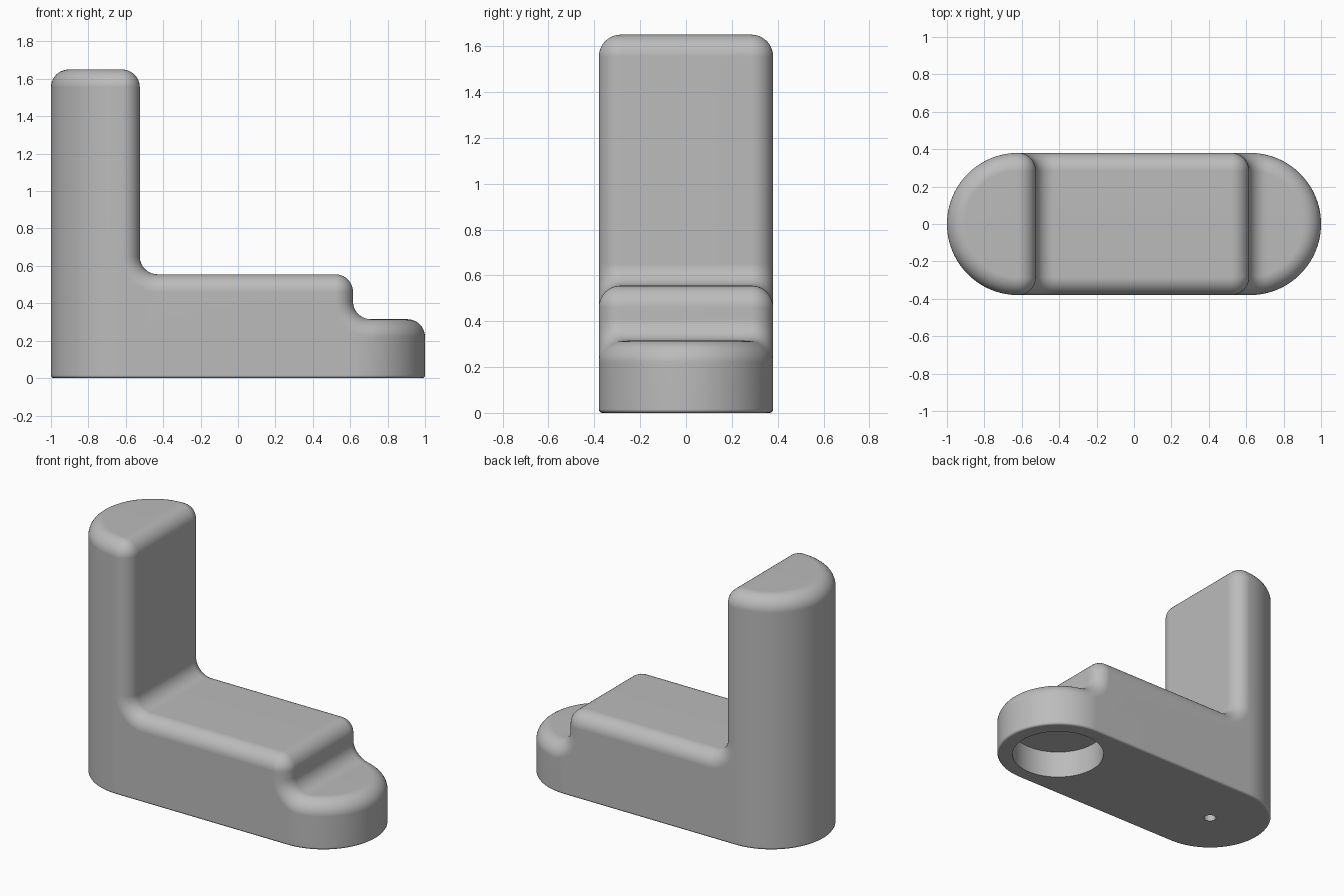
import bpy
import bmesh
from math import sin, cos, pi, sqrt, acos

cube = bpy.data.objects.get("Cube")
if cube:
    bpy.data.objects.remove(cube)

R, C = 0.38, 0.62            # end radius and end centre of the rounded plan
F = 0.095                    # fillet radius
POST_Z, SEAT_Z, TOE_Z = 1.65, 0.555, 0.315
TOE_X = 0.615                # riser between seat and toe
POST_X = F - C               # inner face of the post
CHAMFER = 0.015
ARC, FIL, ROUND = 24, 10, 10


def steps(a, b, n):
    return [a + (b - a) * i / n for i in range(n + 1)]


def plan_y(x, radius):
    """Half width of the rounded plan at x."""
    over = max(0, abs(x) - C)
    return sqrt(max(0, radius * radius - over * over))


def rim(t):
    """Half rim loop, from side wall (t = 0) to top surface (t = pi/2)."""
    drop, radius = F * (1 - sin(t)), R - F * (1 - cos(t))
    convex, concave = F - drop, F + drop
    pts = [(-C - radius * cos(a), radius * sin(a), POST_Z - drop)
           for a in steps(0, pi / 2, ARC)]

    def fillet(cx, cz, r, a0, a1):
        for a in steps(a0, a1, FIL):
            x = cx + r * cos(a)
            pts.append((x, plan_y(x, radius), cz + r * sin(a)))

    fillet(POST_X - F, POST_Z - F, convex, pi / 2, 0)
    fillet(POST_X + F, SEAT_Z + F, concave, pi, 1.5 * pi)
    fillet(TOE_X - F, SEAT_Z - F, convex, pi / 2, 0)
    fillet(TOE_X + F, TOE_Z + F, concave, pi, 1.5 * pi)
    start = acos((TOE_X + F - C) / radius)
    pts += [(C + radius * cos(a), radius * sin(a), TOE_Z - drop)
            for a in steps(start, 0, ARC)[1:]]
    return pts


bm = bmesh.new()


def add(points):
    return [bm.verts.new(p) for p in points]


def face(verts):
    bm.faces.new(verts)


def bridge(a, b):
    for i in range(len(a) - 1):
        face((a[i], a[i + 1], b[i + 1], b[i]))


# Rounded rim and top surface
base = rim(0)
rings = [add(rim(t)) for t in steps(0, pi / 2, ROUND)]
rings.append(add([(x, 0, z) for x, y, z in rim(pi / 2)]))
for low, high in zip(rings, rings[1:]):
    bridge(low, high)

# Side wall: two curved ends and one flat panel
left = ARC
right = next(i for i, p in enumerate(base) if p[0] > C)
foot = base[:left + 1] + base[right:]


def foot_ring(inset, z):
    k = 1 - inset / R
    return add([((C if x > 0 else -C) * (1 - k) + x * k, y * k, z) for x, y, _ in foot])


floor = [foot_ring(CHAMFER * (1 - sin(t)), CHAMFER * (1 - cos(t)))
         for t in steps(0, pi / 2, 4)]
wall = floor[-1]
bridge(wall[:left + 1], rings[0][:left + 1])
bridge(wall[left + 1:], rings[0][right:])
face([wall[left], wall[left + 1]] + rings[0][left:right + 1][::-1])
for low, high in zip(floor, floor[1:]):
    bridge(low, high)


# Round sockets in the underside
def socket(x, radius, depth):
    lip, top = [add([(x + radius * cos(a), radius * sin(a), z)
                     for a in steps(0, pi, ARC)]) for z in (0, depth)]
    bridge(lip, top)
    face(top)
    return lip


underside = floor[0] + socket(C, 0.285, 0.18) + socket(-C, 0.037, 0.3)
face(underside)

bmesh.ops.remove_doubles(bm, verts=bm.verts, dist=0.0001)
bmesh.ops.dissolve_degenerate(bm, edges=bm.edges, dist=0.00001)
# Close the half by reflecting it across the middle plane
half = bm.verts[:] + bm.edges[:] + bm.faces[:]
bmesh.ops.mirror(bm, geom=half, axis='Y', merge_dist=0.0001)
bmesh.ops.remove_doubles(bm, verts=bm.verts, dist=0.0001)
bmesh.ops.recalc_face_normals(bm, faces=bm.faces)

mesh = bpy.data.meshes.new("stepped_stand")
bm.to_mesh(mesh)
bm.free()
stand = bpy.data.objects.new("stepped_stand", mesh)
bpy.context.collection.objects.link(stand)

grey = bpy.data.materials.new("plain_grey")
grey.use_nodes = True
colour = (0.5, 0.5, 0.5, 1)
grey.diffuse_color = colour
grey.node_tree.nodes["Principled BSDF"].inputs["Base Color"].default_value = colour
mesh.materials.append(grey)

bpy.ops.object.select_all(action='DESELECT')
stand.select_set(True)
bpy.context.view_layer.objects.active = stand
bpy.ops.object.shade_smooth_by_angle(angle=0.7)
normals = stand.modifiers.new("even_normals", 'WEIGHTED_NORMAL')
normals.keep_sharp = True
